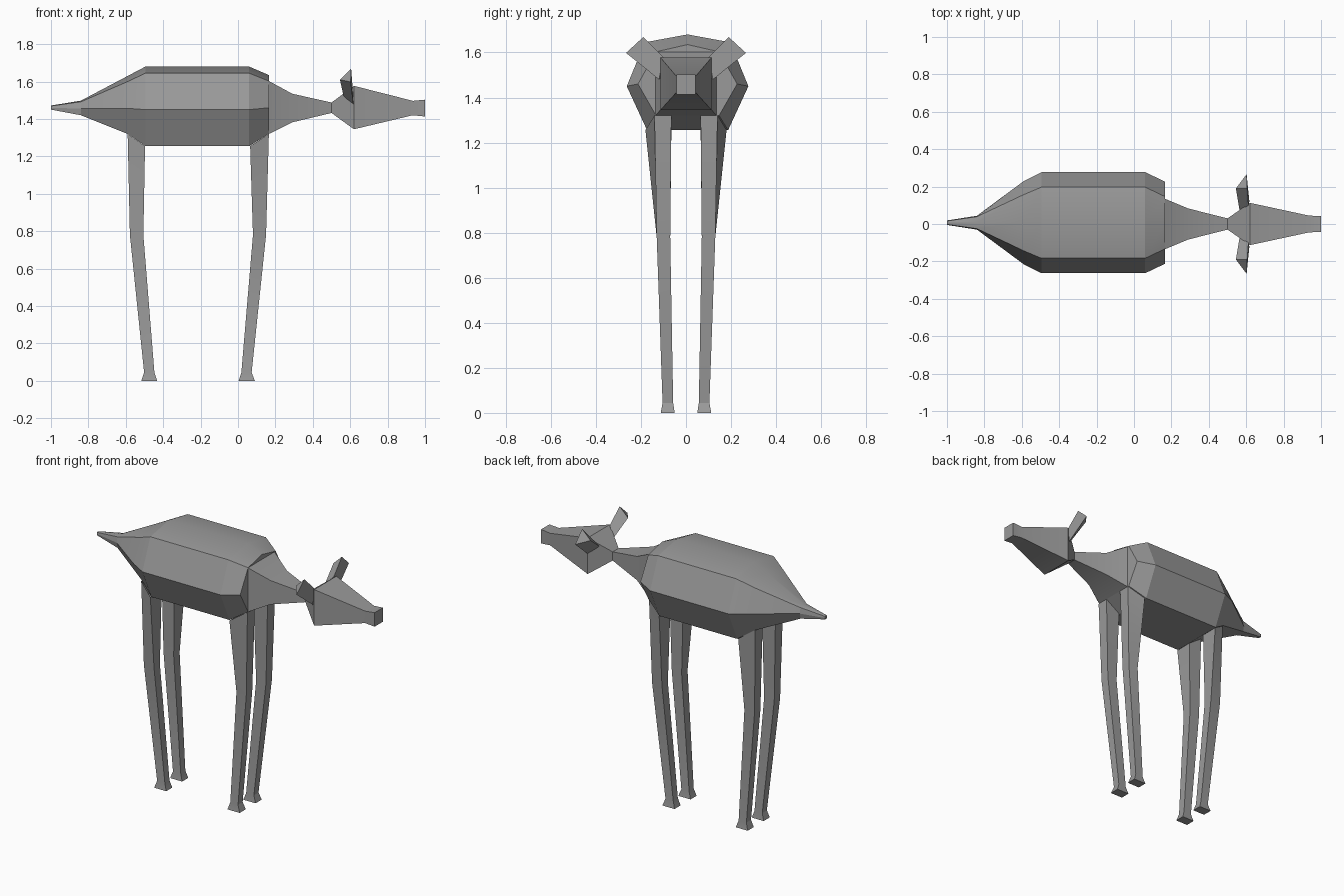
import bpy, bmesh, math

if "Cube" in bpy.data.objects:
    bpy.data.objects.remove(bpy.data.objects["Cube"])

grey = bpy.data.materials.new("warm_grey")
grey.diffuse_color = (0.32, 0.32, 0.32, 1)
grey.use_nodes = True
grey.node_tree.nodes["Principled BSDF"].inputs["Base Color"].default_value = grey.diffuse_color


def loft(name, rings, cap_start=True, cap_end=True):
    """Skin a list of equal-length point rings into one object."""
    bm = bmesh.new()
    loops = [[bm.verts.new(p) for p in ring] for ring in rings]
    n = len(loops[0])
    for a, b in zip(loops, loops[1:]):
        for i in range(n):
            j = (i + 1) % n
            bm.faces.new((a[i], a[j], b[j], b[i]))
    if cap_start:
        bm.faces.new(loops[0][::-1])
    if cap_end:
        bm.faces.new(loops[-1])
    bmesh.ops.recalc_face_normals(bm, faces=bm.faces)
    mesh = bpy.data.meshes.new(name)
    bm.to_mesh(mesh)
    bm.free()
    mesh.materials.append(grey)
    ob = bpy.data.objects.new(name, mesh)
    bpy.context.collection.objects.link(ob)
    bpy.ops.object.select_all(action='DESELECT')
    ob.select_set(True)
    bpy.context.view_layer.objects.active = ob
    bpy.ops.object.shade_smooth_by_angle(angle=math.radians(22))
    return ob


def body_ring(x, top, upper, side, lower):
    """Seven-sided section; each (half width, height) pair is mirrored in y."""
    half = [upper, side, lower]
    off = 0.007
    return ([(x, off, top)] + [(x, w + off, z) for w, z in half]
            + [(x, off - w, z) for w, z in reversed(half)])


def box_ring(x, w, z0, z1):
    return [(x, -w, z0), (x, w, z0), (x, w, z1), (x, -w, z1)]


# Torso running back into the pointed tail
loft("torso_and_tail", [
    body_ring(-1.0, 1.472, (0.009, 1.469), (0.012, 1.46), (0.009, 1.45)),
    body_ring(-0.84, 1.498, (0.032, 1.492), (0.037, 1.455), (0.03, 1.42)),
    body_ring(-0.59, 1.63, (0.15, 1.60), (0.222, 1.457), (0.14, 1.32)),
    body_ring(-0.495, 1.68, (0.19, 1.645), (0.27, 1.45), (0.18, 1.255)),
    body_ring(0.06, 1.68, (0.19, 1.645), (0.27, 1.45), (0.18, 1.255)),
    body_ring(0.165, 1.635, (0.14, 1.603), (0.22, 1.46), (0.14, 1.32)),
])

# Neck
loft("neck", [
    box_ring(0.165, 0.135, 1.32, 1.603),
    box_ring(0.29, 0.083, 1.382, 1.535),
    box_ring(0.5, 0.03, 1.432, 1.488),
], cap_start=False, cap_end=False)

# Head with a small squared muzzle
loft("head", [
    box_ring(0.5, 0.03, 1.432, 1.488),
    box_ring(0.62, 0.113, 1.345, 1.577),
    box_ring(0.935, 0.045, 1.42, 1.497),
    box_ring(1.0, 0.042, 1.413, 1.503),
], cap_start=False)

for s, label in ((1, "left"), (-1, "right")):
    # Three-sided ears, widening toward flat tips
    loft(label + "_ear", [
        [(0.612, s * 0.10, 1.578), (0.617, s * 0.12, 1.48), (0.565, s * 0.07, 1.52)],
        [(0.605, s * 0.19, 1.668), (0.602, s * 0.266, 1.598), (0.545, s * 0.19, 1.61)],
    ])

    # Legs: (end-side x, inner-side x, inner y, end outer y, inner outer y, z)
    legs = {
        "front": [(0.165, 0.065, 0.065, 0.14, 0.18, None),
                  (0.15, 0.08, 0.07, 0.13, 0.13, 0.78),
                  (0.073, 0.018, 0.057, 0.104, 0.104, 0.045),
                  (0.09, 0.003, 0.05, 0.112, 0.112, 0.0)],
        "rear": [(-0.59, -0.497, 0.065, 0.14, 0.18, None),
                 (-0.578, -0.506, 0.07, 0.13, 0.13, 0.78),
                 (-0.502, -0.447, 0.057, 0.104, 0.104, 0.045),
                 (-0.517, -0.432, 0.05, 0.112, 0.112, 0.0)],
    }
    for end, stations in legs.items():
        rings = []
        for xe, xi, yi, ye, yb, z in stations:
            # the top ring slants to follow the belly
            ze, zi = (1.32, 1.255) if z is None else (z, z)
            rings.append([(xe, s * yi, ze), (xe, s * ye, ze),
                          (xi, s * yb, zi), (xi, s * yi, zi)])
        loft(f"{end}_{label}_leg", rings, cap_start=False)
